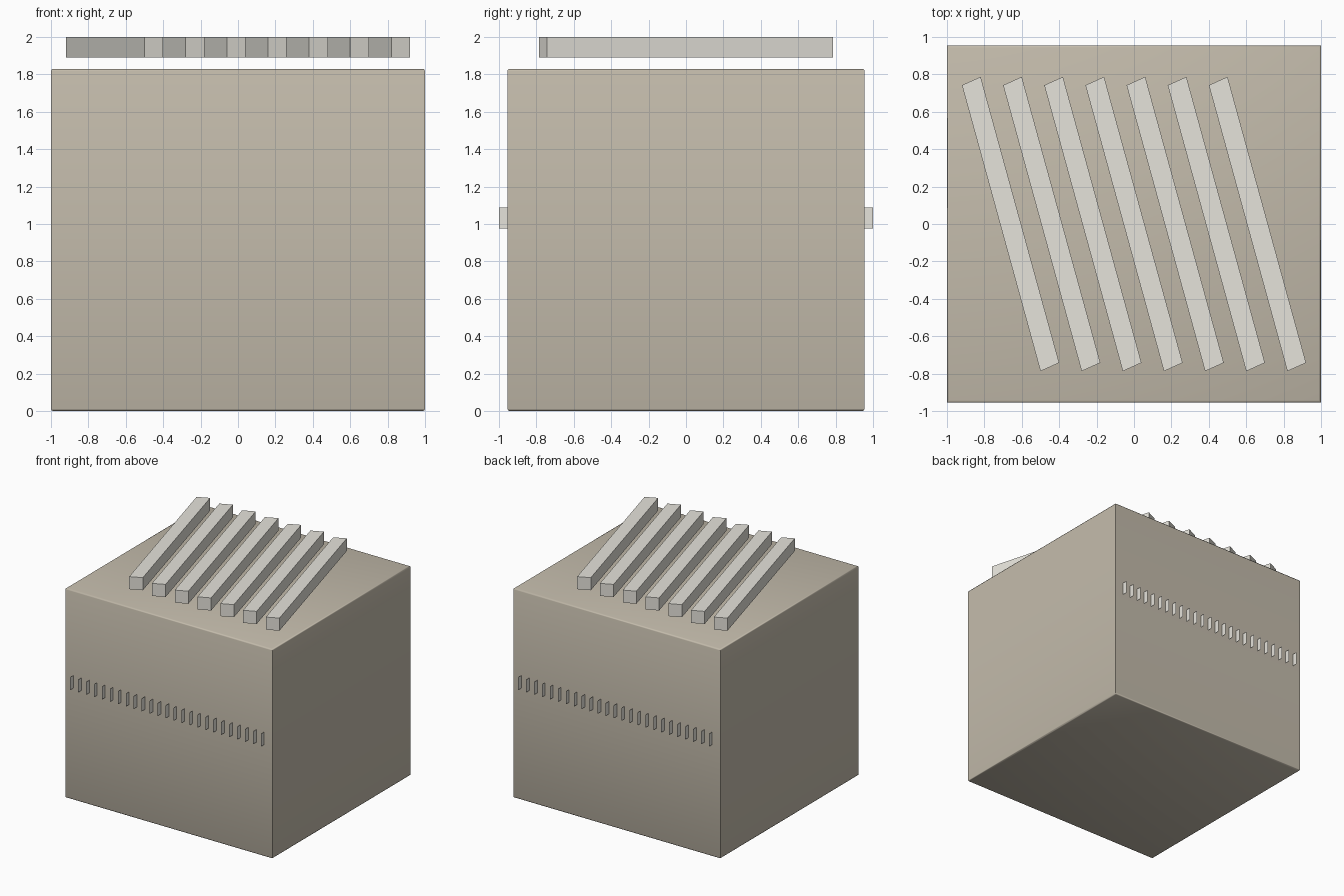
import bpy, bmesh

if "Cube" in bpy.data.objects:
    bpy.data.objects.remove(bpy.data.objects["Cube"])


def make_material(name, rgb):
    m = bpy.data.materials.new(name)
    m.diffuse_color = (*rgb, 1)
    m.use_nodes = True
    m.node_tree.nodes["Principled BSDF"].inputs["Base Color"].default_value = m.diffuse_color
    return m


def finish(bm, name, mat):
    mesh = bpy.data.meshes.new(name)
    bm.to_mesh(mesh)
    bm.free()
    mesh.materials.append(mat)
    ob = bpy.data.objects.new(name, mesh)
    bpy.context.collection.objects.link(ob)
    return ob


tan = make_material("tan_paint", (0.55, 0.50, 0.41))
pale = make_material("pale_metal", (0.79, 0.77, 0.71))

# Housing: box with finely rounded top and bottom rims
HALF_Y, BODY_H = 0.955, 1.83
bm = bmesh.new()
bmesh.ops.create_cube(bm, size=1)
for v in bm.verts:
    v.co.x *= 2
    v.co.y *= 2 * HALF_Y
    v.co.z = (v.co.z + 0.5) * BODY_H
rims = [e for e in bm.edges if abs(e.verts[0].co.z - e.verts[1].co.z) < 1e-4]
bmesh.ops.bevel(bm, geom=rims, offset=0.012, segments=2, profile=0.5, affect='EDGES')
body = finish(bm, "housing", tan)
bpy.context.view_layer.objects.active = body
body.select_set(True)
bpy.ops.object.shade_smooth_by_angle(angle=0.9)

# Slanted slats hovering just above the top
outline = [(-0.255, -0.0), ]
outline = [(-0.26, 0.742), (0.05 - 0.21, 0.787), (0.26, -0.742), (0.16, -0.787)]
bm = bmesh.new()
for i in range(7):
    cx = (i - 3) * 0.22
    low = [bm.verts.new((x + cx, y, 1.89)) for x, y in outline]
    high = [bm.verts.new((x + cx, y, 2.0)) for x, y in outline]
    bm.faces.new(low)
    bm.faces.new(high[::-1])
    for a in range(4):
        b = (a + 1) % 4
        bm.faces.new((low[a], high[a], high[b], low[b]))
bmesh.ops.recalc_face_normals(bm, faces=bm.faces)
finish(bm, "top_slats", pale)

# Rows of paper-thin upright fins on the front and back
for side, name in ((-1, "front_fins"), (1, "back_fins")):
    bm = bmesh.new()
    for i in range(25):
        x = -0.922 + i * 1.844 / 24
        corners = ((HALF_Y - 0.005, 0.977), (1.0, 0.977), (1.0, 1.088), (HALF_Y - 0.005, 1.088))
        bm.faces.new([bm.verts.new((x, side * y, z)) for y, z in corners][::side])
    finish(bm, name, pale)
